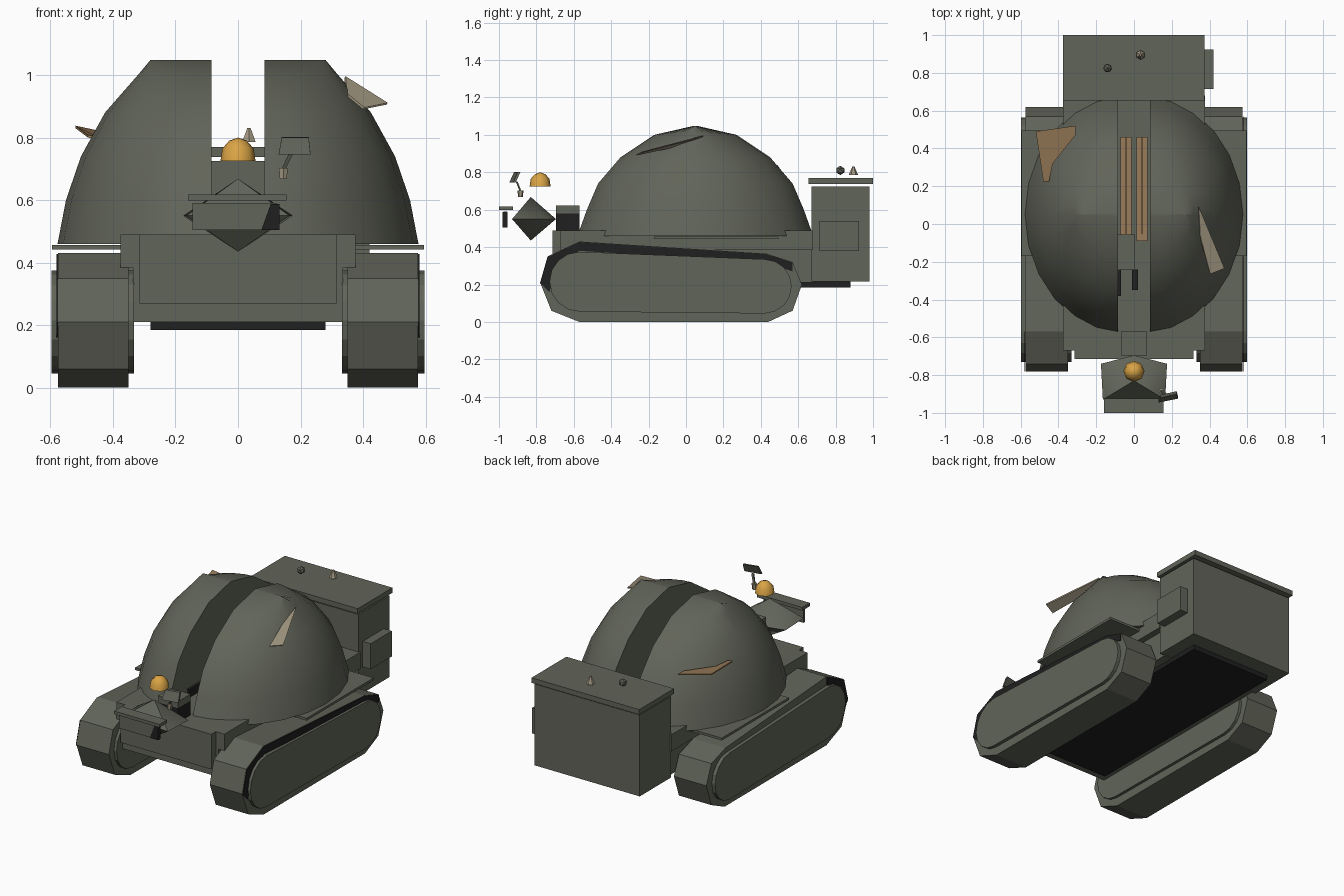
import bpy, bmesh, math
from mathutils import Vector

cube = bpy.data.objects.get("Cube")
if cube:
    bpy.data.objects.remove(cube)


def material(name, rgb):
    m = bpy.data.materials.new(name)
    m.use_nodes = True
    m.diffuse_color = (*rgb, 1)
    m.node_tree.nodes["Principled BSDF"].inputs["Base Color"].default_value = (*rgb, 1)
    return m


GREEN = material("olive grey", (.12, .128, .10))
BLACK = material("black", (.014, .014, .014))
ORANGE = material("amber", (.70, .37, .06))
TAN = material("tan", (.32, .2, .10))
PALE = material("pale tan", (.36, .31, .22))


def make(name, bm, *mats, smooth=False):
    bmesh.ops.recalc_face_normals(bm, faces=bm.faces)
    me = bpy.data.meshes.new(name)
    bm.to_mesh(me)
    bm.free()
    for m in mats:
        me.materials.append(m)
    ob = bpy.data.objects.new(name, me)
    bpy.context.collection.objects.link(ob)
    if smooth:
        bpy.ops.object.select_all(action='DESELECT')
        ob.select_set(True)
        bpy.context.view_layer.objects.active = ob
        bpy.ops.object.shade_smooth_by_angle(angle=math.radians(50))
    return ob


def box(name, xs, ys, zs, mat):
    bm = bmesh.new()
    bmesh.ops.create_cube(bm, size=1)
    for v in bm.verts:
        v.co = [lo + (hi - lo) * (c + .5) for c, (lo, hi) in zip(v.co, (xs, ys, zs))]
    return make(name, bm, mat)


def slab(name, outline, offset, mat):
    """Flat outline thickened along an offset vector."""
    bm = bmesh.new()
    face = bm.faces.new([bm.verts.new(p) for p in outline])
    new = bmesh.ops.extrude_face_region(bm, geom=[face])["geom"]
    moved = [g for g in new if isinstance(g, bmesh.types.BMVert)]
    bmesh.ops.translate(bm, vec=Vector(offset), verts=moved)
    return make(name, bm, mat)


def cone(name, centre, r1, r2, depth, sides, mat):
    bm = bmesh.new()
    bmesh.ops.create_cone(bm, cap_ends=True, segments=sides, radius1=r1, radius2=r2, depth=depth)
    bmesh.ops.translate(bm, vec=Vector(centre), verts=bm.verts)
    return make(name, bm, mat)


# Hull, belly and front plate
box("hull", (-.335, .335), (-.67, .68), (.21, .49), GREEN)
box("hull_upper", (-.375, .375), (-.67, .68), (.385, .49), GREEN)
box("front_plate", (-.315, .315), (-.715, -.66), (.27, .49), GREEN)
box("belly", (-.28, .28), (-.6, .88), (.185, .215), BLACK)

# Tracks: faceted belt with a rounded side plate standing proud
BELT = [(-.78, .21), (-.74, .35), (-.57, .43), (.43, .365), (.57, .32),
        (.62, .2), (.57, .06), (.44, 0), (-.57, 0), (-.72, .06)]


def plate_outline():
    pts = []
    for cy, cz, r, start in ((.42, .19, .145, 90), (-.57, .215, .16, 270)):
        for i in range(9):
            a = math.radians(start - i * 22.5)
            pts.append((cy + r * math.cos(a), cz + r * math.sin(a)))
    return pts


for side, label in ((1, "left"), (-1, "right")):
    belt = slab(label + "_track", [(side * .35, y, z) for y, z in BELT], (side * .225, 0, 0), GREEN)
    slab(label + "_track_plate", [(side * .332, y, z) for y, z in plate_outline()],
         (side * .265, 0, 0), GREEN)
    # Dark strip along the upper outer rim
    rim_end = .57 if side > 0 else -.05
    low, high = [], []
    for y, z in BELT[:5]:
        if y <= rim_end:
            high.append((side * .576, y, z - .003))
            low.append((side * .576, y + (.05 if y < -.6 else 0), z - .05))
    slab(label + "_track_rim", high + low[::-1], (side * .004, 0, 0), BLACK)
    xs = sorted((side * .37, side * .595))
    box(label + "_fender", xs, (-.17, .495), (.442, .457), GREEN)

# Split dome: each half is lofted through half rings (height, half width, half length)
RINGS = [(.46, .577, .63), (.6, .55, .58), (.74, .502, .52), (.88, .425, .40),
         (1.0, .32, .22), (1.048, .28, .01)]
GAP, STEPS = .085, 12
for side, label in ((1, "left"), (-1, "right")):
    bm = bmesh.new()
    rows = []
    for z, a, b in RINGS:
        row = []
        for i in range(STEPS + 1):
            t = math.pi * (i / STEPS - .5)
            x = GAP + (a - GAP) * max(0, math.cos(t)) ** 1.1
            row.append(bm.verts.new((side * x, .05 + b * math.sin(t), z)))
        rows.append(row)
    for lo, hi in zip(rows, rows[1:]):
        for i in range(STEPS):
            bm.faces.new((lo[i], lo[i + 1], hi[i + 1], hi[i]))
    bm.faces.new(rows[0])
    bm.faces.new(rows[-1])
    bm.faces.new([r[0] for r in rows] + [r[-1] for r in rows[::-1]])
    make(label + "_dome", bm, GREEN, smooth=True)

# Fittings on the hull between the dome halves
for x in (-.042, .042):
    box("gap_strip", (x - .03, x + .03), (-.09 if x > 0 else -.055, .46), (.49, .52), TAN)
    box("gap_strip_ridge", (x - .006, x + .006), (-.05, .46), (.52, .53), TAN)
box("gap_block", (-.085, .005), (-.24, -.055), (.49, .54), GREEN)
box("gap_rod_right", (-.085, -.07), (-.38, -.24), (.49, .54), BLACK)
box("gap_rod_left", (-.01, .02), (-.35, -.24), (.49, .54), BLACK)

# Rear box with lid and fittings
box("rear_box", (-.365, .365), (.672, .98), (.215, .725), GREEN)
box("rear_lid", (-.375, .372), (.655, 1.0), (.738, .77), GREEN)
box("rear_side_panel", (.36, .42), (.715, .925), (.38, .54), GREEN)
cone("lid_cone", (.035, .895, .808), .025, .006, .045, 6, PALE)
bm = bmesh.new()
bmesh.ops.create_icosphere(bm, subdivisions=1, radius=.025)
bmesh.ops.translate(bm, vec=(-.14, .825, .81), verts=bm.verts)
make("lid_ball", bm, GREEN)

# Neck and pointed head
box("neck", (-.07, .07), (-.695, -.57), (.49, .58), BLACK)
box("neck_cover", (-.07, .07), (-.695, -.57), (.58, .622), GREEN)
bm = bmesh.new()
ring = [bm.verts.new((x, y, .55)) for x, y in
        ((0, -.695), (.175, -.74), (.165, -.93), (-.165, -.93), (-.175, -.74))]
for z in (.435, .668):
    tip = bm.verts.new((0, -.83, z))
    for p, q in zip(ring, ring[1:] + ring[:1]):
        bm.faces.new((p, q, tip))
make("head", bm, GREEN, smooth=True)

# Visor on the head
box("visor_top", (-.16, .155), (-1.0, -.925), (.598, .618), GREEN)
box("visor_plate", (-.145, .125), (-.975, -.957), (.505, .59), GREEN)
box("visor_end", (.125, .132), (-.98, -.955), (.505, .588), BLACK)
slab("visor_mark", [(.075, -.976, .505), (.13, -.976, .505), (.13, -.976, .588), (.105, -.976, .588)],
     (0, -.004, 0), BLACK)

# Beacon: faceted half ball
bm = bmesh.new()
levels = []
for z, r in ((.725, .056), (.765, .05), (.79, .028)):
    levels.append([bm.verts.new((r * math.cos(math.radians(k * 45 + 90)),
                                 -.78 + r * math.sin(math.radians(k * 45 + 90)), z)) for k in range(8)])
top = bm.verts.new((0, -.78, .8))
for k in range(8):
    n = (k + 1) % 8
    for lo, hi in zip(levels, levels[1:]):
        bm.faces.new((lo[k], lo[n], hi[n], hi[k]))
    bm.faces.new((levels[-1][k], levels[-1][n], top))
bm.faces.new(levels[0])
make("beacon", bm, ORANGE, smooth=True)

# Mirror on its stalk
slab("mirror", [(.13, -.945, .745), (.232, -.925, .745), (.226, -.9, .8), (.14, -.92, .8)],
     (0, .015, .002), GREEN)
slab("mirror_stalk", [(.14, -.89, .7), (.152, -.89, .7), (.177, -.91, .75), (.163, -.91, .75)],
     (0, .01, 0), GREEN)
cone("stalk_base", (.145, -.885, .685), .013, .016, .035, 6, PALE)

# Loose fins on the dome sides
slab("left_fin", [(.34, .09, .99), (.475, -.235, .905), (.40, -.265, .89), (.345, -.055, .935)],
     (.004, 0, .006), PALE)
slab("right_fin", [(-.52, .49, .83), (-.31, .52, .785), (-.31, .47, .785), (-.43, .32, .79),
                   (-.45, .225, .795), (-.48, .225, .80)], (0, 0, .008), TAN)
